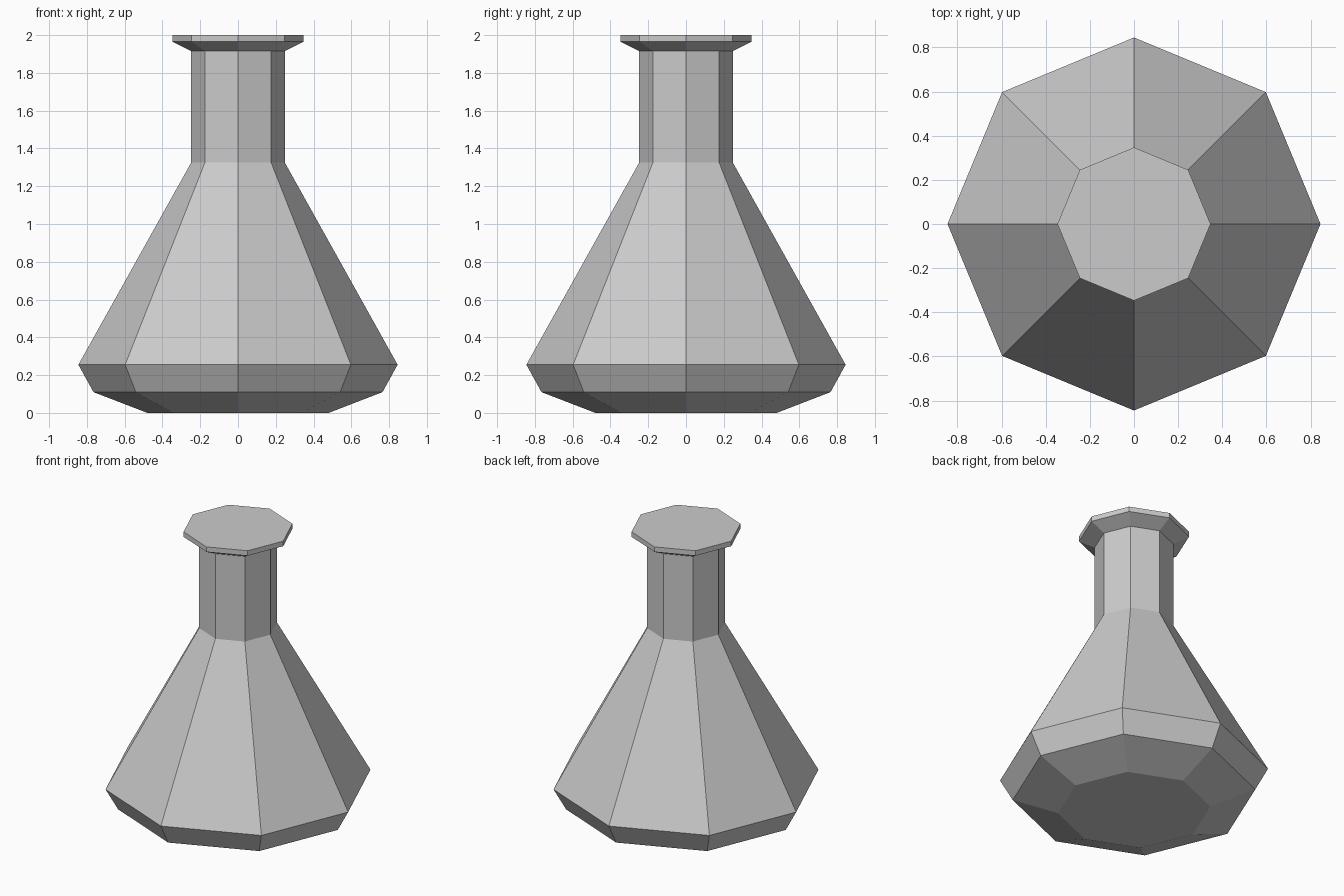
import bpy, bmesh
from math import cos, sin, tau

cube = bpy.data.objects.get("Cube")
if cube:
    bpy.data.objects.remove(cube, do_unlink=True)

SIDES = 8

grey = bpy.data.materials.new("plain grey")
grey.use_nodes = True
colour = (0.6, 0.6, 0.6, 1)
grey.diffuse_color = colour
grey.node_tree.nodes["Principled BSDF"].inputs["Base Color"].default_value = colour


def lathe(name, profile):
    """Closed, flat-sided solid turned from (radius, height) points, bottom to top."""
    bm = bmesh.new()
    rings = [[bm.verts.new((r * cos(tau * i / SIDES), r * sin(tau * i / SIDES), z))
              for i in range(SIDES)] for r, z in profile]
    for low, high in zip(rings, rings[1:]):
        for i in range(SIDES):
            j = (i + 1) % SIDES
            bm.faces.new((low[i], low[j], high[j], high[i]))
    bm.faces.new(rings[0][::-1])
    bm.faces.new(rings[-1])
    mesh = bpy.data.meshes.new(name)
    bm.to_mesh(mesh)
    bm.free()
    mesh.materials.append(grey)
    obj = bpy.data.objects.new(name, mesh)
    bpy.context.collection.objects.link(obj)
    return obj


# Bevelled base, sloping shoulders, straight neck and flared flat lip
lathe("flask", [
    (0.48, 0), (0.765, 0.11), (0.845, 0.255),
    (0.248, 1.325), (0.248, 1.915),
    (0.347, 1.965), (0.347, 2),
])
